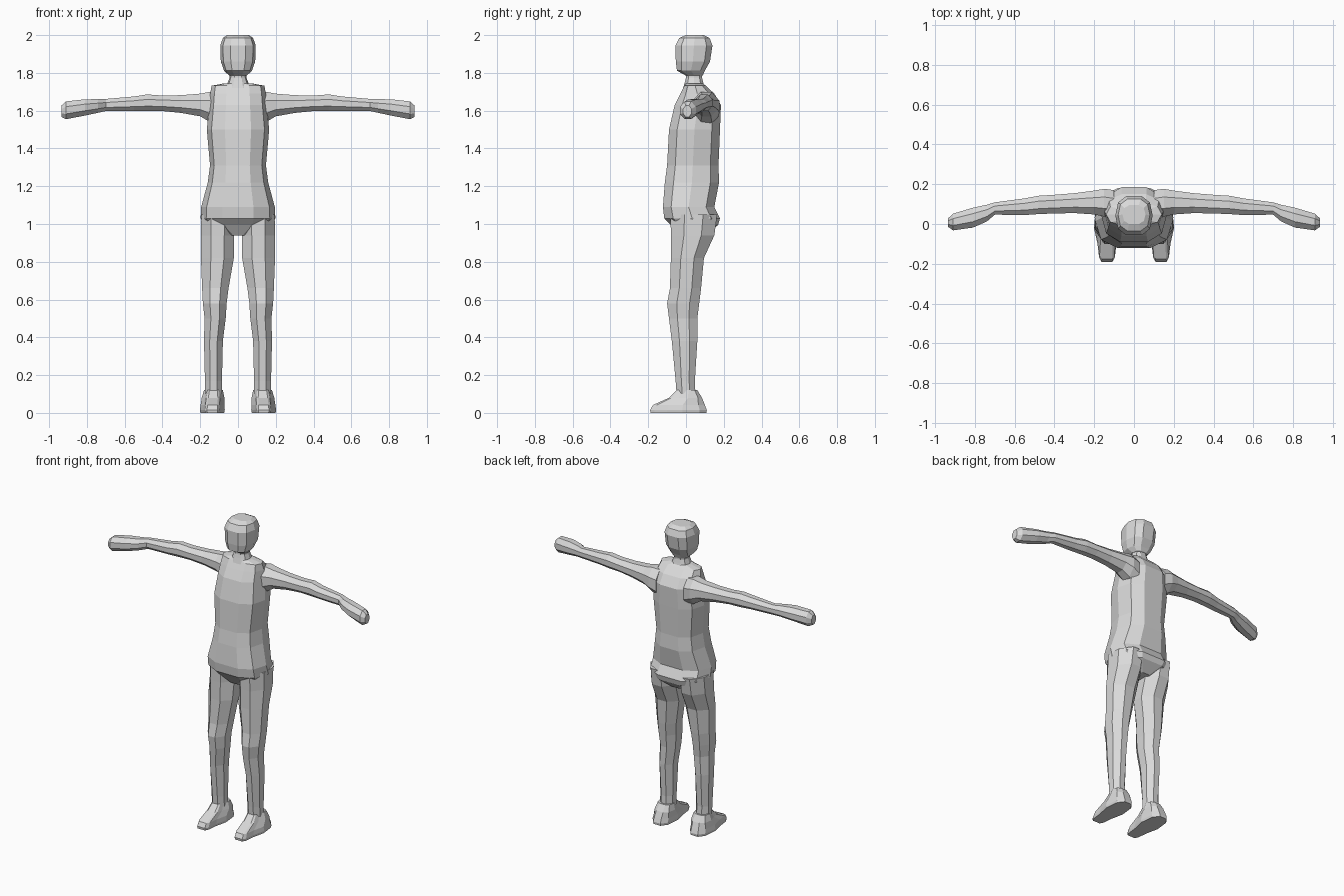
import bpy, bmesh

skin = bpy.data.materials.new("plain grey")
skin.diffuse_color = (0.7, 0.7, 0.7, 1)

# Half outlines (side, depth) from front to back, mirrored into closed rings
BODY = [(.42, -1), (.85, -.68), (1, 0), (.85, .68), (.42, 1)]
LIMB = [(.4, -1), (1, -.4), (1, .4), (.4, 1)]
SHOE = [(.42, -1), (.6, -.85), (.72, -.4), (1, .15), (.85, .75), (.4, 1)]


def ring(half):
    return half + [(-a, b) for a, b in reversed(half)]


def loft(name, rings, mirror=False):
    bm = bmesh.new()
    loops = [[bm.verts.new(p) for p in r] for r in rings]
    n = len(loops[0])
    for a, b in zip(loops, loops[1:]):
        for i in range(n):
            j = (i + 1) % n
            bm.faces.new((a[i], a[j], b[j], b[i]))
    bm.faces.new(loops[0])
    bm.faces.new(loops[-1])
    bmesh.ops.recalc_face_normals(bm, faces=bm.faces)
    me = bpy.data.meshes.new(name)
    bm.to_mesh(me)
    bm.free()
    me.materials.append(skin)
    ob = bpy.data.objects.new(name, me)
    bpy.context.collection.objects.link(ob)
    if mirror:
        ob.modifiers.new("mirror", 'MIRROR')
    return ob


def upright(name, half, rows, mirror=False):
    # rows: height, centre x, half width, front y, back y
    loft(name, [[(xc + a * hw, (y0 + y1) / 2 + b * (y1 - y0) / 2, z)
                 for a, b in ring(half)] for z, xc, hw, y0, y1 in rows], mirror)


# Head with flat face and chin
upright("head", BODY, [
    (1.785, 0, .046, .0, .088), (1.812, 0, .074, -.048, .1),
    (1.86, 0, .091, -.054, .127), (1.945, 0, .094, -.056, .14),
    (1.985, 0, .08, -.035, .125), (2.0, 0, .058, .0, .095)])

# Neck
upright("neck", BODY, [
    (1.72, 0, .065, -.015, .1), (1.755, 0, .052, -.005, .09),
    (1.775, 0, .045, .0, .085), (1.82, 0, .045, .0, .085)])

# Torso from shoulders to crotch
upright("torso", BODY, [
    (1.745, 0, .07, .0, .09), (1.732, 0, .14, -.008, .105),
    (1.69, 0, .147, -.03, .15), (1.63, 0, .152, -.06, .185),
    (1.5, 0, .165, -.09, .18), (1.31, 0, .148, -.1, .172),
    (1.22, 0, .16, -.112, .175), (1.09, 0, .195, -.122, .15),
    (1.03, 0, .198, -.115, .18), (.995, 0, .18, -.08, .17),
    (.94, 0, .06, -.04, .11)])

# Legs
upright("leg", LIMB, [
    (1.05, .106, .088, -.082, .165), (.94, .108, .088, -.08, .15),
    (.82, .109, .087, -.08, .095), (.66, .12, .07, -.085, .08),
    (.58, .123, .063, -.1, .07), (.5, .121, .056, -.09, .06),
    (.38, .13, .05, -.075, .06), (.17, .13, .045, -.055, .047),
    (.1, .13, .045, -.05, .05)], True)

# Feet
upright("foot", SHOE, [
    (.12, .13, .05, -.05, .06), (.08, .132, .06, -.09, .085),
    (.042, .135, .063, -.175, .1), (.015, .136, .066, -.19, .11),
    (0, .136, .063, -.188, .108)], True)

# Arms with mitten hands: x, centre y, half depth, centre z, half height
arm = [(.1, .1, .07, 1.605, .09), (.15, .107, .07, 1.62, .08),
       (.2, .108, .06, 1.63, .06), (.3, .105, .05, 1.635, .047),
       (.4, .1, .047, 1.639, .041), (.48, .096, .046, 1.642, .044),
       (.55, .087, .042, 1.637, .038), (.7, .078, .031, 1.63, .032),
       (.74, .055, .042, 1.625, .036), (.81, .032, .05, 1.617, .043),
       (.91, .01, .042, 1.602, .047), (.935, .007, .022, 1.597, .03)]
loft("arm", [[(x, yc + a * hy, zc + b * hz)
              for a, b in ring([(.41, -1), (1, -.41), (1, .41), (.41, 1)])]
             for x, yc, hy, zc, hz in arm], True)
